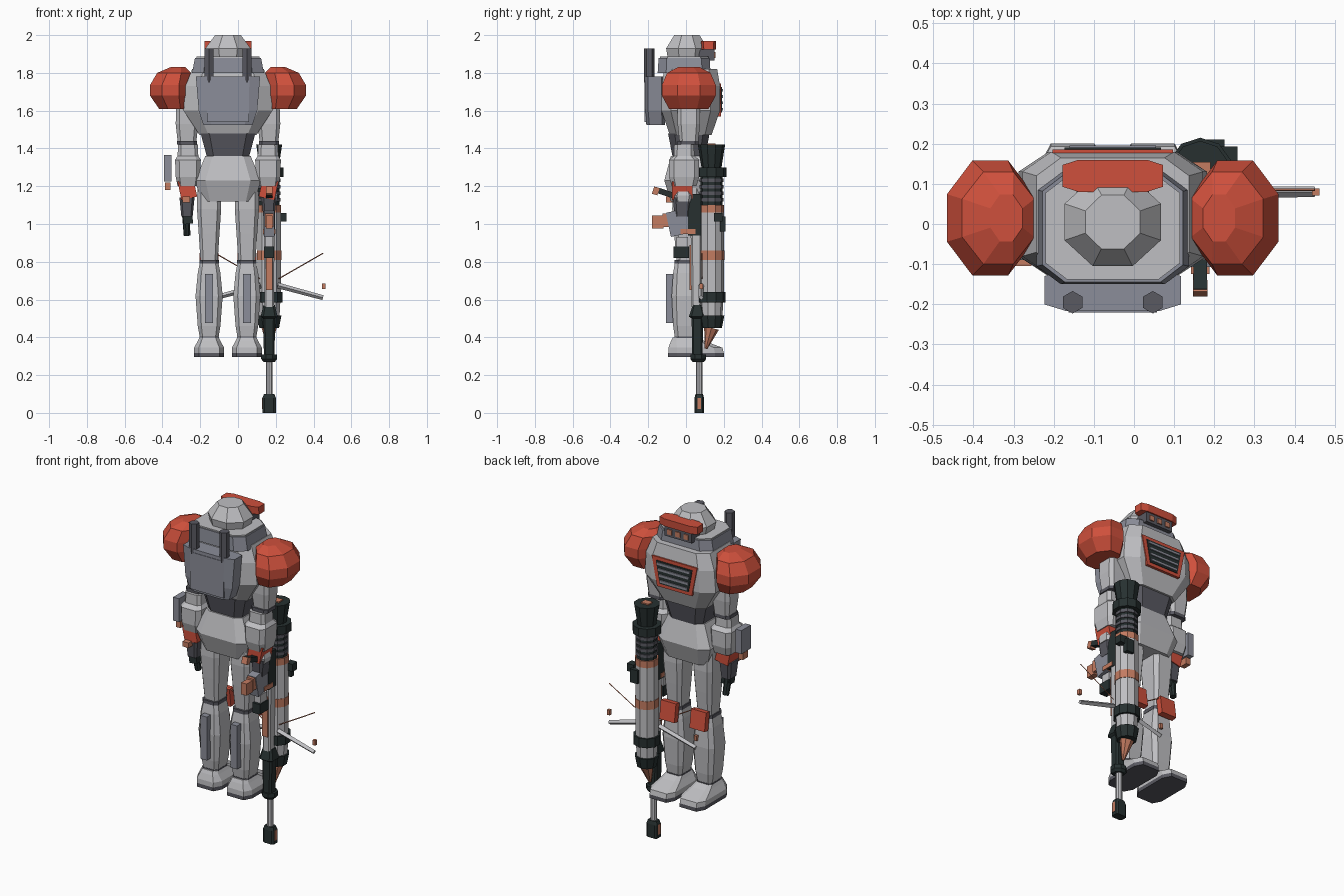
import bpy, bmesh, math
from mathutils import Vector, Matrix

if "Cube" in bpy.data.objects:
    bpy.data.objects.remove(bpy.data.objects["Cube"], do_unlink=True)


def material(name, r, g, b):
    m = bpy.data.materials.new(name)
    m.use_nodes = True
    m.diffuse_color = (r, g, b, 1)
    m.node_tree.nodes["Principled BSDF"].inputs["Base Color"].default_value = (r, g, b, 1)
    return m


LIGHT = material("light grey armour", .52, .52, .54)
MID = material("blue grey plating", .26, .27, .32)
DARK = material("dark grey joints", .1, .1, .12)
BLACK = material("green black metal", .02, .03, .03)
RED = material("red armour", .62, .08, .045)
SALMON = material("salmon trim", .55, .2, .12)
CX = -.053      # body centre line
ROUND = .414    # regular octagon
BOXY = .68      # box with cut corners


def finish(name, bm, mat):
    bmesh.ops.recalc_face_normals(bm, faces=bm.faces[:])
    mesh = bpy.data.meshes.new(name)
    bm.to_mesh(mesh)
    bm.free()
    mesh.materials.append(mat)
    ob = bpy.data.objects.new(name, mesh)
    bpy.context.scene.collection.objects.link(ob)
    return ob


def loft(name, mat, k, sections):
    """Stack of eight-sided sections: (x, y, z, half width, half depth)."""
    bm = bmesh.new()
    rings = []
    for x, y, z, w, d in sections:
        outline = [(w, -d*k), (w, d*k), (w*k, d), (-w*k, d),
                   (-w, d*k), (-w, -d*k), (-w*k, -d), (w*k, -d)]
        rings.append([bm.verts.new((x + a, y + b, z)) for a, b in outline])
    for low, high in zip(rings, rings[1:]):
        for i in range(len(low)):
            j = (i + 1) % len(low)
            bm.faces.new((low[i], low[j], high[j], high[i]))
    bm.faces.new(rings[0])
    bm.faces.new(rings[-1])
    return finish(name, bm, mat)


def column(name, mat, k, x, y, levels):
    """Loft on one axis: (z, half width, half depth)."""
    return loft(name, mat, k, [(x, y, z, w, d) for z, w, d in levels])


def box(name, mat, centre, size, tilt=0, axis='Y'):
    bm = bmesh.new()
    bmesh.ops.create_cube(bm, size=1)
    turn = Matrix.Rotation(math.radians(tilt), 4, axis)
    bm.transform(Matrix.Translation(centre) @ turn @ Matrix.Diagonal((*size, 1)))
    return finish(name, bm, mat)


def beam(name, mat, start, end, r1, r2, sides=6):
    a, b = Vector(start), Vector(end)
    bm = bmesh.new()
    bmesh.ops.create_cone(bm, cap_ends=True, segments=sides, radius1=r1, radius2=r2, depth=(b - a).length)
    turn = (b - a).to_track_quat('Z', 'Y').to_matrix().to_4x4()
    bm.transform(Matrix.Translation((a + b) / 2) @ turn)
    return finish(name, bm, mat)


def prism(name, mat, outline, near, far):
    """Outline in x and z, extruded from y near to y far."""
    bm = bmesh.new()
    face = bm.faces.new([bm.verts.new((x, near, z)) for x, z in outline])
    moved = bmesh.ops.extrude_face_region(bm, geom=[face])["geom"]
    bmesh.ops.translate(bm, vec=(0, far - near, 0), verts=[v for v in moved if isinstance(v, bmesh.types.BMVert)])
    return finish(name, bm, mat)


# Trunk
column("pelvis", LIGHT, BOXY, CX, .01, [(1.12, .14, .09), (1.23, .175, .125), (1.36, .12, .09)])
column("waist", DARK, BOXY, CX, .015, [(1.35, .11, .085), (1.48, .145, .11)])
column("chest", LIGHT, BOXY, CX, .025,
       [(1.47, .15, .11), (1.6, .235, .155), (1.73, .225, .155), (1.82, .19, .14)])
column("collar", MID, BOXY, CX, -.01, [(1.8, .19, .14), (1.88, .175, .135)])
column("collar_top", LIGHT, BOXY, CX, -.01, [(1.88, .168, .128), (1.887, .168, .128)])

# Head, visor and sensor block
column("head", LIGHT, ROUND, CX, .005, [(1.87, .105, .1), (1.93, .12, .11), (2, .068, .067)])
loft("visor", RED, BOXY, [(CX, .12, 1.925, .125, .038), (CX, .12, 1.97, .125, .04)])
box("sensor_block", DARK, (CX, .11, 1.895), (.18, .08, .06))
for i in (-1, 0, 1):
    box("sensor_eye", SALMON, (CX + i*.055, .152, 1.895), (.03, .008, .03))

# Chest vent with slats
prism("vent_frame", RED, [(CX-.15, 1.745), (CX+.15, 1.745), (CX+.115, 1.57), (CX-.115, 1.57)], .15, .186)
prism("vent_opening", BLACK, [(CX-.12, 1.725), (CX+.12, 1.725), (CX+.095, 1.59), (CX-.095, 1.59)], .18, .19)
for i in range(4):
    box("vent_slat", MID, (CX, .19, 1.607 + i*.034), (.18 + i*.012, .012, .014))

# Backpack and its masts
loft("backpack", MID, BOXY, [(CX, -.16, 1.525, .13, .05), (CX, -.165, 1.6, .155, .052), (CX, -.165, 1.78, .17, .052)])
box("backpack_panel", MID, (CX, -.214, 1.65), (.22, .012, .22))
for s in (-1, 1):
    x = CX + s*.1
    beam("mast", DARK, (x, -.195, 1.75), (x, -.195, 1.93), .028, .028)

for s, side in ((-1, "right"), (1, "left")):
    # Shoulder ball, its crown shifted inwards
    def shoulder(z, out, w, d):
        return (CX + s*out, .015, z, w, d)
    loft(side + "_shoulder", RED, ROUND, [shoulder(1.61, .285, .08, .105), shoulder(1.68, .305, .108, .143),
         shoulder(1.735, .305, .108, .143), shoulder(1.8, .285, .09, .115), shoulder(1.83, .265, .04, .058)])

    # Arm
    x = CX + s*.217
    column(side + "_upper_arm", LIGHT, BOXY, x, .015, [(1.44, .05, .05), (1.53, .06, .06), (1.66, .055, .06)])
    column(side + "_elbow", DARK, BOXY, x, .01, [(1.42, .054, .055), (1.44, .054, .055)])
    column(side + "_forearm", LIGHT, BOXY, x - s*.005, -.01,
           [(1.2, .055, .065), (1.25, .065, .08), (1.34, .068, .08), (1.36, .055, .055), (1.42, .052, .052)])
    box(side + "_cuff", RED, (x - s*.002, -.02, 1.185), (.085, .11, .1), s*12)
    column(side + "_hand", DARK, BOXY, x, -.02, [(1.04, .03, .04), (1.14, .04, .05)])

    # Leg
    x = CX + s*.1
    column(side + "_thigh", LIGHT, BOXY, x, .005,
           [(.81, .046, .055), (.95, .055, .068), (1.08, .064, .078), (1.2, .062, .075)])
    column(side + "_knee_joint", DARK, BOXY, x, 0, [(.79, .052, .062), (.81, .052, .062)])
    column(side + "_shin", LIGHT, BOXY, x - s*.005 + s*.005, 0,
           [(.39, .048, .058), (.46, .06, .068), (.62, .072, .076), (.74, .06, .068), (.79, .05, .06)])
    box(side + "_calf_pack", MID, (x, -.088, .605), (.042, .036, .26))
    box(side + "_knee_pad", RED, (x, .09, .79), (.1, .035, .11), 8, 'X')

    # Foot
    loft(side + "_sole", DARK, BOXY, [(x, .053, .295, .08, .147), (x, .053, .317, .08, .147)])
    loft(side + "_boot", LIGHT, BOXY, [(x, .053, .317, .08, .147), (x, .05, .345, .08, .143), (x, .01, .38, .06, .09),
         (x, -.005, .4, .05, .065)])
    column(side + "_ankle", DARK, BOXY, x, 0, [(.39, .052, .062), (.405, .052, .062)])

# Plate on the right forearm and the sidearm in the right hand
box("forearm_plate", MID, (-.372, -.01, 1.295), (.038, .09, .14))
box("forearm_plate_tip", SALMON, (-.372, -.01, 1.2), (.03, .05, .04))
box("sidearm_body", BLACK, (-.27, -.02, 1.06), (.05, .06, .12), -8)
box("sidearm_slide", SALMON, (-.275, -.06, 1.13), (.04, .09, .03))
beam("sidearm_barrel", BLACK, (-.275, -.01, 1.05), (-.27, .01, .94), .022, .018, 8)

# Large tube carried upright: material, bottom z, top z, bottom and top radius
GX, TY = .165, .135
tube = [("muzzle", BLACK, 1.3, 1.42, .053, .072), ("muzzle_ring", BLACK, 1.25, 1.3, .08, .08),
        ("core", BLACK, 1.1, 1.25, .058, .058), ("upper_band", SALMON, 1.06, 1.1, .066, .066),
        ("upper_tube", LIGHT, .86, 1.06, .065, .065), ("middle_band", SALMON, .81, .86, .068, .068),
        ("lower_tube", LIGHT, .64, .81, .065, .065), ("lower_ring", BLACK, .585, .64, .075, .075),
        ("end_tube", LIGHT, .515, .585, .058, .062), ("end_ring", BLACK, .45, .515, .055, .068)]
for name, mat, low, high, r1, r2 in tube:
    beam("launcher_" + name, mat, (GX, TY, low), (GX, TY, high), r1, r2, 10)
for i in range(4):
    z = 1.12 + i*.034
    beam("launcher_rib", DARK, (GX, TY, z), (GX, TY, z + .018), .064, .064, 10)
beam("launcher_tip", SALMON, (GX, TY, .45), (GX, .105, .34), .04, .008, 8)
box("launcher_lug", BLACK, (.235, .17, 1.035), (.045, .045, .045))
box("launcher_clip", BLACK, (.2, .195, 1.0), (.05, .03, .08))
box("launcher_sight", SALMON, (GX, TY, 1.422), (.05, .04, .01))

# Long rifle standing muzzle down
RY = .07
beam("rifle_barrel", LIGHT, (GX, RY, .08), (GX, RY, .6), .018, .018, 8)
column("rifle_foot", BLACK, BOXY, GX, RY, [(0, .035, .025), (.08, .035, .025), (.1, .028, .02)])
for s in (-1, 1):
    box("foot_inset", SALMON, (GX + s*.034, RY, .05), (.006, .02, .06))
column("rifle_collar", BLACK, ROUND, GX, .065, [(.27, .03, .03), (.285, .042, .042), (.31, .042, .042)])
column("rifle_shroud", BLACK, BOXY, GX, .06, [(.31, .028, .028), (.5, .032, .03), (.51, .045, .045), (.57, .03, .025)])
column("rifle_handguard", LIGHT, BOXY, GX, .055, [(.56, .025, .026), (.94, .028, .03)])
box("handguard_strip", SALMON, (GX, .025, .77), (.035, .014, .24))
box("rifle_magazine", BLACK, (GX, -.025, .85), (.05, .08, .06))
box("magazine_catch", LIGHT, (GX, -.02, .905), (.04, .06, .05))
box("rifle_receiver", MID, (GX, -.025, 1.01), (.055, .14, .13), 12, 'X')
box("receiver_cover", SALMON, (GX, -.085, 1.02), (.045, .08, .07))
box("rifle_end", SALMON, (GX, -.15, 1.01), (.035, .06, .07))
box("rifle_body", BLACK, (GX, .045, 1.05), (.06, .07, .22))
box("body_plate", SALMON, (GX, .01, .96), (.066, .08, .025))
box("rifle_grip", BLACK, (GX, -.11, 1.165), (.034, .12, .03), -18, 'X')
box("grip_end", SALMON, (GX, -.16, 1.175), (.036, .03, .04), -18, 'X')
column("knuckles", LIGHT, BOXY, GX, -.015, [(1.12, .042, .04), (1.15, .045, .048), (1.18, .035, .035)])

# Folded-out rifle legs with loose tips and thin rods
for s in (-1, 1):
    beam("rifle_leg", LIGHT, (GX + s*.045, .08, .675), (GX + s*.285, .08, .61), .015, .013, 4)
    beam("rifle_rod", SALMON, (GX + s*.05, .085, .71), (GX + s*.285, .085, .845), .003, .003, 4)
    box("leg_tip", SALMON, (GX + s*.288, .08, .67), (.018, .018, .03))
